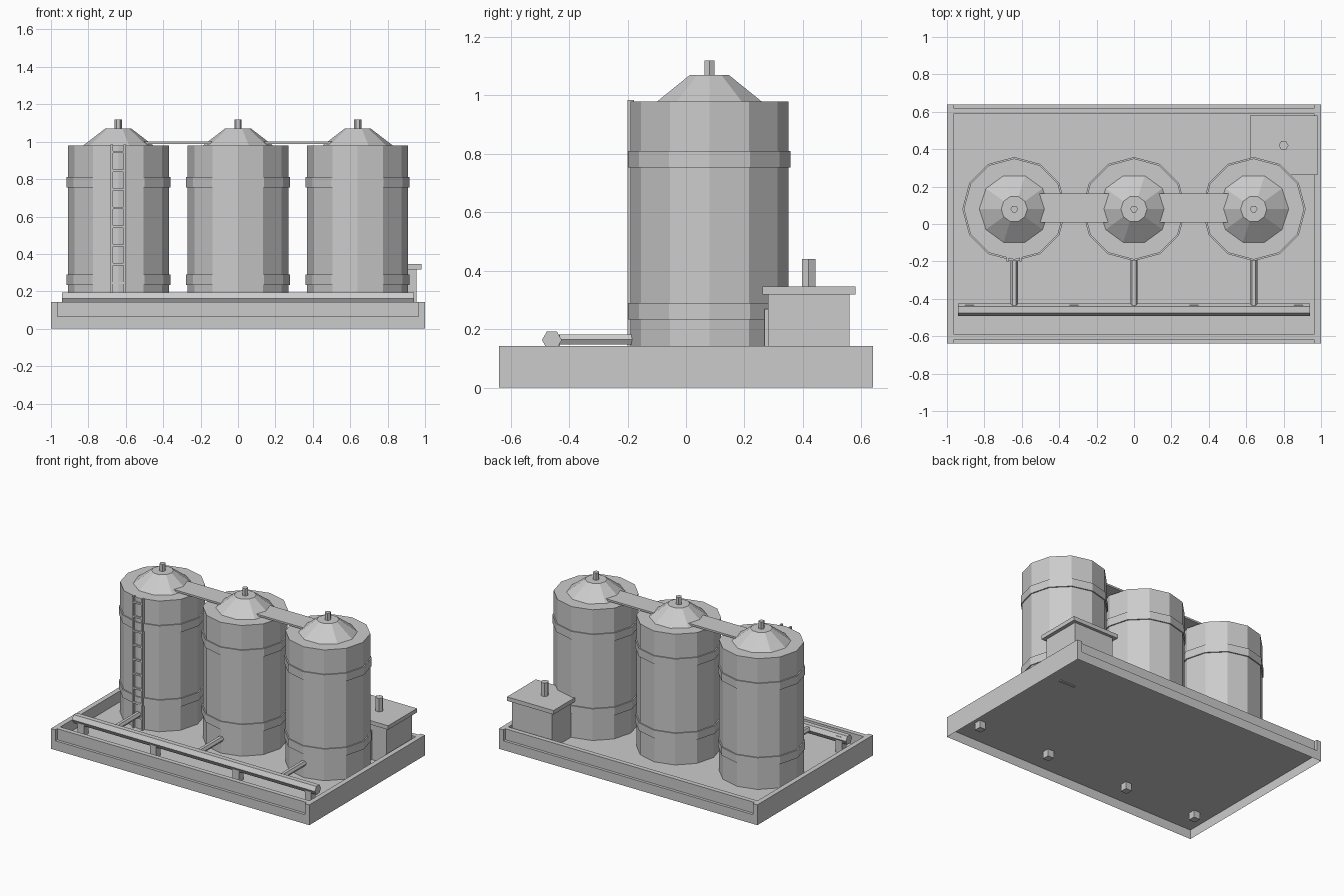
import bpy, bmesh, math
from mathutils import Matrix, Vector

if "Cube" in bpy.data.objects:
    bpy.data.objects.remove(bpy.data.objects["Cube"])

grey = bpy.data.materials.new("light_grey")
grey.diffuse_color = (0.6, 0.6, 0.6, 1)
grey.use_nodes = True
grey.node_tree.nodes["Principled BSDF"].inputs["Base Color"].default_value = grey.diffuse_color


def finish(name, bm):
    mesh = bpy.data.meshes.new(name)
    bm.to_mesh(mesh)
    bm.free()
    mesh.materials.append(grey)
    ob = bpy.data.objects.new(name, mesh)
    bpy.context.collection.objects.link(ob)
    return ob


def box(name, x0, x1, y0, y1, z0, z1, open_bottom=False):
    bm = bmesh.new()
    mid = Vector(((x0 + x1) / 2, (y0 + y1) / 2, (z0 + z1) / 2))
    size = Matrix.Diagonal((x1 - x0, y1 - y0, z1 - z0, 1))
    bmesh.ops.create_cube(bm, size=1, matrix=Matrix.Translation(mid) @ size)
    if open_bottom:
        bm.normal_update()
        low = [f for f in bm.faces if f.normal.z < -0.9]
        bmesh.ops.delete(bm, geom=low, context='FACES')
    return finish(name, bm)


def prism(name, start, end, r0, r1, sides, turn=0.0):
    """Straight cylinder or cone between two points."""
    a, b = Vector(start), Vector(end)
    d = b - a
    rot = d.to_track_quat('Z', 'Y').to_matrix().to_4x4()
    m = Matrix.Translation((a + b) / 2) @ rot @ Matrix.Rotation(turn, 4, 'Z')
    bm = bmesh.new()
    bmesh.ops.create_cone(bm, cap_ends=True, segments=sides, radius1=r0,
                          radius2=r1, depth=d.length, matrix=m)
    return finish(name, bm)


FLOOR = 0.065
TANK_Y = 0.08
QUARTER = math.pi / 2

# Base tray, hollow underneath, with a low wall all round
box("base_slab", -1, 1, -0.64, 0.64, 0, FLOOR, open_bottom=True)
for s, end, side in ((-1, "front", "left"), (1, "back", "right")):
    ys = sorted((s * 0.587, s * 0.62))
    xs = sorted((s * 0.965, s * 1.0))
    box(end + "_wall", -0.965, 0.965, *ys, FLOOR, 0.142)
    box(side + "_wall", *xs, -0.64, 0.64, FLOOR, 0.142)

# Three tanks with bands, conical roofs, vents and outlet pipes
for x in (-0.64, 0, 0.64):
    def upright(name, z0, z1, r0, r1, sides):
        prism(name, (x, TANK_Y, z0), (x, TANK_Y, z1), r0, r1, sides, QUARTER)
    upright("tank_body", FLOOR, 0.98, 0.27, 0.27, 12)
    upright("lower_band", 0.234, 0.29, 0.278, 0.278, 12)
    upright("upper_band", 0.754, 0.81, 0.278, 0.278, 12)
    upright("tank_roof", 0.98, 1.07, 0.187, 0.07, 10)
    upright("roof_vent", 1.06, 1.12, 0.02, 0.02, 6)
    prism("outlet_pipe", (x, -0.18, 0.165), (x, -0.45, 0.165), 0.02, 0.02, 6, QUARTER)

# Walkways joining the roofs
for x in (-0.32, 0.32):
    box("walkway", x - 0.2, x + 0.2, 0.008, 0.163, 0.987, 1.0)

# Ladder on the left tank
for x in (-0.675, -0.605):
    box("ladder_rail", x - 0.006, x + 0.006, -0.2, -0.178, FLOOR, 0.985)
for i in range(9):
    z = 0.145 + 0.1 * i
    box("ladder_rung", -0.675, -0.605, -0.198, -0.184, z - 0.006, z + 0.006)

# Collecting pipe along the front; vertices point forwards and backwards
pipe = prism("front_pipe", (-0.94, -0.459, 0.163), (0.94, -0.459, 0.163), 0.034, 0.034, 6)
vy = max(v.co.y for v in pipe.data.vertices) + 0.459
if vy < 0.033:
    pipe.data.transform(Matrix.Translation((0, -0.459, 0.163)) @ Matrix.Rotation(math.pi / 6, 4, 'X')
                        @ Matrix.Translation((0, 0.459, -0.163)))
for x in (-0.88, -0.32, 0.32, 0.88):
    box("pipe_post", x - 0.024, x + 0.024, -0.482, -0.432, 0.015, 0.18)

# Control hut in the back right corner
box("hut_body", 0.645, 0.955, 0.28, 0.56, FLOOR, 0.32)
box("hut_roof", 0.62, 0.98, 0.261, 0.58, 0.318, 0.346)
box("hut_door", 0.72, 0.84, 0.268, 0.285, 0.06, 0.27)
prism("hut_vent", (0.8, 0.42, 0.34), (0.8, 0.42, 0.44), 0.026, 0.026, 6, QUARTER)
